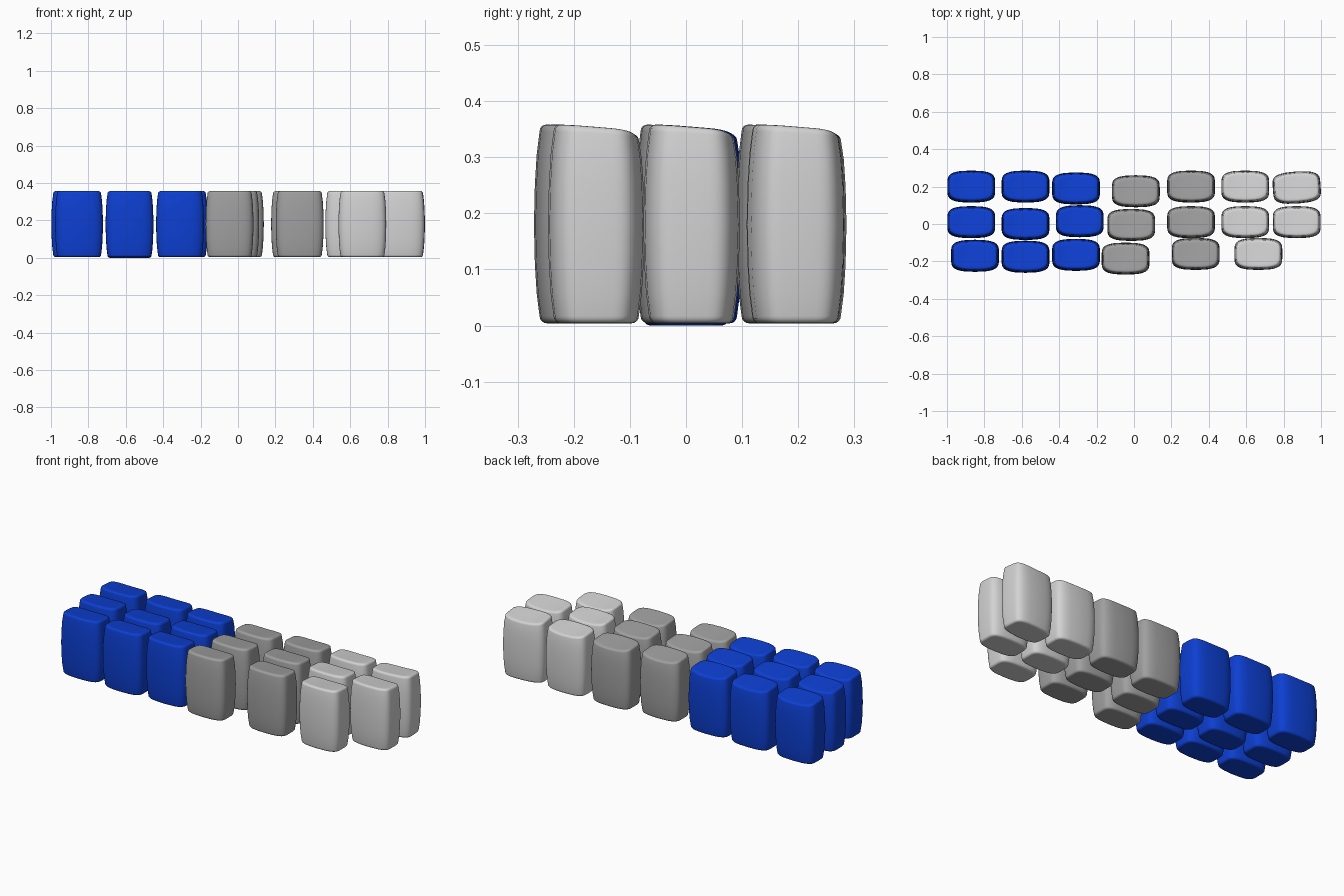
import bpy, bmesh, math

cube = bpy.data.objects.get("Cube")
if cube:
    bpy.data.objects.remove(cube)


def make_material(name, rgb):
    mat = bpy.data.materials.new(name)
    mat.use_nodes = True
    mat.diffuse_color = (*rgb, 1)
    mat.node_tree.nodes["Principled BSDF"].inputs["Base Color"].default_value = (*rgb, 1)
    return mat


BLUE = make_material("blue", (0.004, 0.05, 0.65))
GREY = make_material("mid grey", (0.35, 0.35, 0.35))
LIGHT = make_material("light grey", (0.65, 0.65, 0.65))

HALF_X, HALF_Y, HEIGHT, ROUND = 0.128, 0.086, 0.352, 0.013
SIDES = 48


def outline(angle):
    """Unit pillow outline: a rounded rectangle with bowed long sides."""
    c, s = math.cos(angle), math.sin(angle)
    u = math.copysign(abs(c) ** 0.4, c)
    v = math.copysign(abs(s) ** 0.4, s) * (1 - 0.15 * u * u)
    return u, v


def block_rings():
    """Rings from bottom centre to top centre: (inset, scale, height fraction)."""
    edge = [i * math.pi / 8 for i in range(5)]
    r = ROUND / HEIGHT
    bottom = [(0.01 + ROUND * (1 - math.sin(a)), 1, r * (1 - math.cos(a))) for a in edge]
    top = [(i, 1, 1 - t) for i, s, t in reversed(bottom)]
    wall = [(0.01 * (2 * t - 1) ** 2, 1, t) for t in (0.15, 0.3, 0.5, 0.7, 0.85)]
    inner = [(0.01 + ROUND, s, 0) for s in (0.3, 0.6, 0.85)]
    cap = [(i, s, 1) for i, s, t in reversed(inner)]
    return inner + bottom + wall + top + cap


def block_mesh(name, mat):
    bm = bmesh.new()
    rings = []
    for inset, scale, t in block_rings():
        ring = []
        for k in range(SIDES):
            u, v = outline(2 * math.pi * k / SIDES)
            x = u * (HALF_X - inset) * scale
            y = v * (HALF_Y - inset) * scale
            # Top slopes down to the back and sags in the middle
            p, q = x / HALF_X, y / HALF_Y
            sag = 0.005 * q + 0.006 * (1 - p * p) * (q + 1)
            ring.append(bm.verts.new((x, y, t * HEIGHT - t ** 6 * sag)))
        rings.append(ring)
    for low, high in zip(rings, rings[1:]):
        for k in range(SIDES):
            n = (k + 1) % SIDES
            bm.faces.new((low[k], low[n], high[n], high[k]))
    bm.faces.new(rings[0][::-1])
    bm.faces.new(rings[-1])
    bm.normal_update()
    for f in bm.faces:
        f.smooth = True
    mesh = bpy.data.meshes.new(name)
    bm.to_mesh(mesh)
    bm.free()
    mesh.materials.append(mat)
    return mesh


# Block centres, row by row from left to right
ROWS = {
    "back": [(-0.87, 0.2), (-0.58, 0.2), (-0.31, 0.19), (0.01, 0.175),
             (0.305, 0.2), (0.595, 0.2), (0.87, 0.195)],
    "middle": [(-0.87, 0.01), (-0.58, 0), (-0.29, 0.015), (-0.015, -0.005),
               (0.305, 0.01), (0.595, 0.01), (0.87, 0.01)],
    "front": [(-0.85, -0.17), (-0.58, -0.175), (-0.31, -0.165), (-0.045, -0.185),
              (0.33, -0.16), (0.665, -0.16)],
}
meshes = [block_mesh(n, m) for n, m in
          (("blue_block", BLUE), ("grey_block", GREY), ("light_block", LIGHT))]
for row, centres in ROWS.items():
    for i, (x, y) in enumerate(centres):
        mesh = meshes[0 if i < 3 else 1 if i < 5 else 2]
        obj = bpy.data.objects.new(f"{row}_{mesh.name}_{i + 1}", mesh)
        obj.location = (x, y, 0 if (row, i) == ("middle", 1) else 0.004)
        # The last back block stands slightly turned
        if (row, i) == ("back", 6):
            obj.rotation_euler.z = math.radians(4)
        bpy.context.collection.objects.link(obj)
